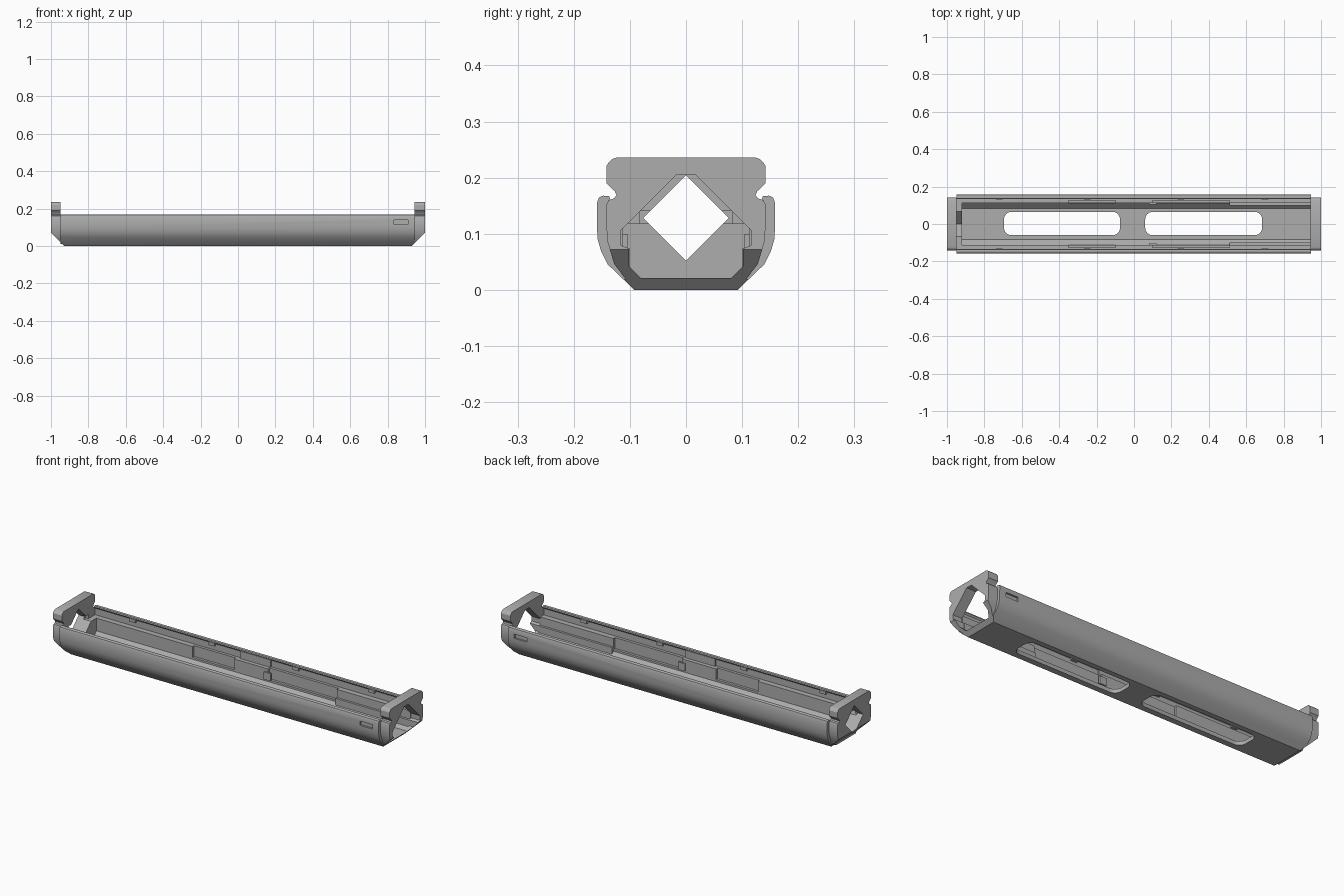
import bpy, bmesh, math

cube = bpy.data.objects.get("Cube")
if cube:
    bpy.data.objects.remove(cube, do_unlink=True)

grey = bpy.data.materials.new("light grey plastic")
grey.use_nodes = True
colour = (0.42, 0.42, 0.42, 1)
grey.diffuse_color = colour
grey.node_tree.nodes["Principled BSDF"].inputs["Base Color"].default_value = colour


def prism(name, points, low, high, axis="x"):
    """Extrude a 2D outline along an axis."""
    place = {"x": lambda p, t: (t, p[0], p[1]),
             "y": lambda p, t: (p[0], t, p[1]),
             "z": lambda p, t: (p[0], p[1], t)}[axis]
    bm = bmesh.new()
    a = [bm.verts.new(place(p, low)) for p in points]
    b = [bm.verts.new(place(p, high)) for p in points]
    bm.faces.new(a)
    bm.faces.new(b)
    for i in range(len(a)):
        j = (i + 1) % len(a)
        bm.faces.new((a[i], a[j], b[j], b[i]))
    bmesh.ops.recalc_face_normals(bm, faces=bm.faces)
    mesh = bpy.data.meshes.new(name)
    bm.to_mesh(mesh)
    bm.free()
    obj = bpy.data.objects.new(name, mesh)
    bpy.context.collection.objects.link(obj)
    mesh.materials.append(grey)
    return obj


def box(name, x, y, z):
    return prism(name, [(x[0], y[0]), (x[1], y[0]), (x[1], y[1]), (x[0], y[1])], z[0], z[1], "z")


def mirrored(half):
    """Complete a half outline across the centre plane."""
    return half + [(-y, z) for y, z in reversed(half)]


def carve(obj, cutters):
    """Subtract the cutters, bake the result and delete the cutters."""
    for c in cutters:
        c.hide_render = True
        mod = obj.modifiers.new("cut", "BOOLEAN")
        mod.operation = "DIFFERENCE"
        mod.solver = "EXACT"
        mod.object = c
    graph = bpy.context.evaluated_depsgraph_get()
    mesh = bpy.data.meshes.new_from_object(obj.evaluated_get(graph))
    obj.modifiers.clear()
    obj.data = mesh
    for c in cutters:
        bpy.data.objects.remove(c, do_unlink=True)


def chamfers():
    """Wedges that slope the underside of both ends."""
    return [prism("end_wedge", [(s * 0.918, -0.01), (s * 1.02, -0.01), (s * 1.02, 0.092)],
                  -0.3, 0.3, "y") for s in (-1, 1)]


def rounded_slot(x0, x1, y0, y1, r):
    pts = []
    corners = [(x1 - r, y1 - r), (x0 + r, y1 - r), (x0 + r, y0 + r), (x1 - r, y0 + r)]
    for k, (cx, cy) in enumerate(corners):
        for i in range(7):
            a = math.radians(90 * k + 15 * i)
            pts.append((cx + r * math.cos(a), cy + r * math.sin(a)))
    return prism("floor_slot", pts, -0.05, 0.05, "z")


# Long tray: curved outer shell, hooked rim, inner ledge and floor
outer = [(0.092, 0), (0.14, 0.046), (0.151, 0.068), (0.158, 0.092), (0.159, 0.155),
         (0.155, 0.165), (0.148, 0.168), (0.137, 0.167), (0.135, 0.161), (0.141, 0.153)]
inner = [(0.141, 0.118), (0.112, 0.118), (0.112, 0.05), (0.083, 0.021)]
tray = prism("tray", mirrored(outer + inner), -0.95, 0.947)

cutters = chamfers()
cutters += [rounded_slot(-0.695, -0.075, -0.06, 0.065, 0.04),
            rounded_slot(0.06, 0.685, -0.06, 0.065, 0.04)]
for s in (-1, 1):
    # Lowered stretches of the ledge
    for x in ((-0.35, -0.1), (0.1, 0.51)):
        cutters.append(box("ledge_cut", x, sorted((s * 0.1, s * 0.126)), (0.06, 0.15)))
    # Latch recess on the outside
    cutters.append(box("latch_cut", (0.835, 0.91), sorted((s * 0.149, s * 0.18)), (0.115, 0.138)))
carve(tray, cutters)

# End plates: wide notched head over a foot that fits the tray
plate = [(0.092, 0), (0.128, 0.046), (0.141, 0.09), (0.142, 0.152), (0.138, 0.16),
         (0.128, 0.163), (0.124, 0.169), (0.127, 0.176), (0.142, 0.19),
         (0.142, 0.22), (0.138, 0.227), (0.132, 0.233), (0.124, 0.236)]
diamond = [(0, 0.052), (0.076, 0.128), (0, 0.204), (-0.076, 0.128)]
arch = mirrored([(0.08, 0.021), (0.102, 0.043), (0.102, 0.074), (0.117, 0.08),
                 (0.117, 0.105), (0.017, 0.205)])

right_plate = prism("closed_end_plate", mirrored(plate), -1, -0.948)
carve(right_plate, chamfers() + [
    prism("diamond_cut", diamond, -1.1, -0.8),
    box("pocket_cut", (-0.965, -0.9), (-0.083, 0.083), (0.118, 0.141))])

left_plate = prism("open_end_plate", mirrored(plate), 0.944, 1)
carve(left_plate, chamfers() + [prism("arch_cut", arch, 0.8, 1.1)])

# Inner wall thickening behind the closed end
backing = prism("end_backing", mirrored([(0.084, 0.01), (0.113, 0.04), (0.113, 0.118)]), -0.95, -0.92)
carve(backing, [prism("diamond_cut", diamond, -1.1, -0.8)])

# Details along both inner walls
details = []
for s, side in ((-1, "front"), (1, "back")):
    def wall_part(name, x, y, z):
        details.append(box(f"{side}_{name}", x, sorted((s * y[0], s * y[1])), z))
    wall_part("guide_rail", (0.51, 0.945), (0.1, 0.114), (0.03, 0.074))
    wall_part("centre_pad", (-0.08, 0.1), (0.133, 0.143), (0.11, 0.158))
    wall_part("centre_block", (0.08, 0.12), (0.104, 0.114), (0.06, 0.1))
    for i, x in enumerate((-0.72, -0.25, 0.25, 0.7)):
        wall_part(f"rim_nub_{i + 1}", (x - 0.018, x + 0.018), (0.13, 0.143), (0.143, 0.16))

# Crisp edges with smooth curved walls
bpy.ops.object.select_all(action="DESELECT")
for obj in [tray, right_plate, left_plate, backing] + details:
    obj.select_set(True)
bpy.context.view_layer.objects.active = tray
bpy.ops.object.shade_smooth_by_angle(angle=math.radians(28))
